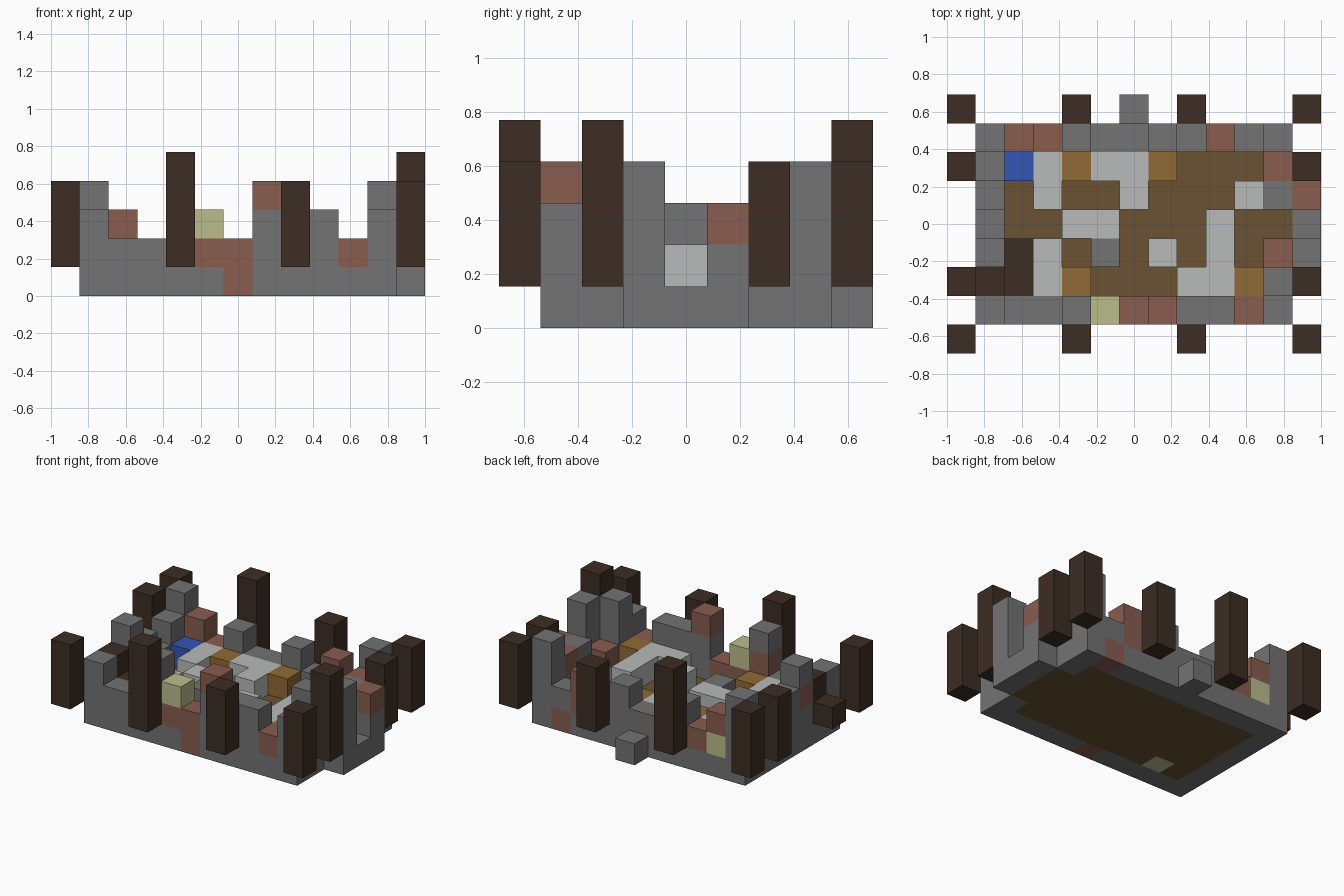
import bpy, bmesh, math
from mathutils import Vector

cube = bpy.data.objects.get("Cube")
if cube:
    bpy.data.objects.remove(cube, do_unlink=True)

COLS, ROWS = 13, 9
U = 2 / COLS  # edge of one block


def linear(c):
    c /= 255
    return c / 12.92 if c <= 0.04045 else ((c + 0.055) / 1.055) ** 2.4


def material(name, *rgb):
    m = bpy.data.materials.new(name)
    m.use_nodes = True
    col = (*map(linear, rgb), 1)
    m.diffuse_color = col
    bsdf = next(n for n in m.node_tree.nodes if n.type == 'BSDF_PRINCIPLED')
    bsdf.inputs["Base Color"].default_value = col
    bsdf.inputs["Roughness"].default_value = 0.9
    return m


MATS = {
    "S": material("stone grey", 115, 115, 115),
    "R": material("brick red", 136, 92, 79),
    "Y": material("pale moss", 186, 189, 139),
    "W": material("dark timber", 60, 45, 36),
    "P": material("plank brown", 107, 82, 51),
    "L": material("light rubble", 184, 187, 186),
    "G": material("golden wood", 145, 107, 53),
    "B": material("blue", 52, 85, 180),
}
LETTERS = list(MATS)

parts = {}   # part name -> {cell: letter}
solid = set()  # every filled cell


def put(part, cell, letter):
    parts.setdefault(part, {})[cell] = letter
    solid.add(cell)


def stack(part, x, y, letters, base=0):
    """Pile blocks upward, one letter per block."""
    for k, letter in enumerate(letters):
        put(part, (x, y, base + k), letter)


# Ruined outer walls, each word is one pile from the ground up
front = "SSS SS SS SSRS SRY RR SSSR SSS SSS SR SSS"
back = "SSSS SYR SR SSS SS SS SSS SS SRR RS SSSS"
for i, word in enumerate(front.split(), 1):
    stack("front_wall", i, 1, word)
for i, word in enumerate(back.split(), 1):
    stack("back_wall", i, 7, word)
for j, word in enumerate("SSW SSRS SSS SS SSS".split(), 2):
    stack("right_wall", 1, j, word)
for j, word in enumerate("SSSS PR P PSS SSR".split(), 2):
    stack("left_wall", 11, j, word)

# Doorway porch and rear step
for j, word in enumerate("SSSS S SSR".split(), 3):
    stack("doorway_porch", 12, j, word)
stack("rear_step", 6, 8, "S")

# Plank floor
for x in range(2, 11):
    for y in range(2, 7):
        put("floor", (x, y, 0), "P")
put("floor", (3, 2, 0), "Y")

# Rubble and furniture on the floor, back row first
interior = ("BLGLLG...",
            ".L..L...L",
            "..LL...L.",
            "WL.S.L.L.",
            "WLG...LLG")
NAMES = {"L": "rubble", "G": "wooden_crates", "B": "blue_crate",
         "W": "fallen_beam", "S": "loose_stone"}
for j, line in enumerate(interior):
    for i, letter in enumerate(line):
        if letter in NAMES:
            put(NAMES[letter], (2 + i, 6 - j, 1), letter)
put("fallen_beam", (0, 2, 1), "W")

# Timber posts: column, row and height
for y in (0, 8):
    for x, h in ((0, 3), (4, 4), (8, 3), (12, 3)):
        stack(f"{'front' if y == 0 else 'back'}_post_{x // 4 + 1}", x, y, "W" * h, 1)
stack("right_side_post", 0, 6, "WWW", 1)
stack("left_side_post_front", 12, 2, "WWWW", 1)
stack("left_side_post_back", 12, 6, "WWW", 1)

SIDES = [Vector(s) for s in ((1, 0, 0), (-1, 0, 0), (0, 1, 0),
                             (0, -1, 0), (0, 0, 1), (0, 0, -1))]


def build(name, cells):
    """Make one object from the exposed faces of its blocks."""
    bm = bmesh.new()
    used = sorted(set(cells.values()), key=LETTERS.index)
    for cell, letter in cells.items():
        for n in SIDES:
            if tuple(int(a + b) for a, b in zip(cell, n)) in solid:
                continue
            a = Vector((n.y, n.z, n.x))
            b = n.cross(a)
            mid = Vector(cell) + (Vector((1, 1, 1)) + n) / 2
            corners = (mid + (a * s + b * t) / 2
                       for s, t in ((-1, -1), (1, -1), (1, 1), (-1, 1)))
            face = bm.faces.new([bm.verts.new(((v.x - COLS / 2) * U,
                                               (v.y - ROWS / 2) * U,
                                               v.z * U)) for v in corners])
            face.material_index = used.index(letter)
    bmesh.ops.remove_doubles(bm, verts=bm.verts[:], dist=U / 100)
    bmesh.ops.dissolve_limit(bm, angle_limit=math.radians(1), verts=bm.verts[:],
                             edges=bm.edges[:], delimit={'MATERIAL'})
    mesh = bpy.data.meshes.new(name)
    bm.to_mesh(mesh)
    bm.free()
    for letter in used:
        mesh.materials.append(MATS[letter])
    bpy.context.collection.objects.link(bpy.data.objects.new(name, mesh))


for part_name, part_cells in parts.items():
    build(part_name, part_cells)
